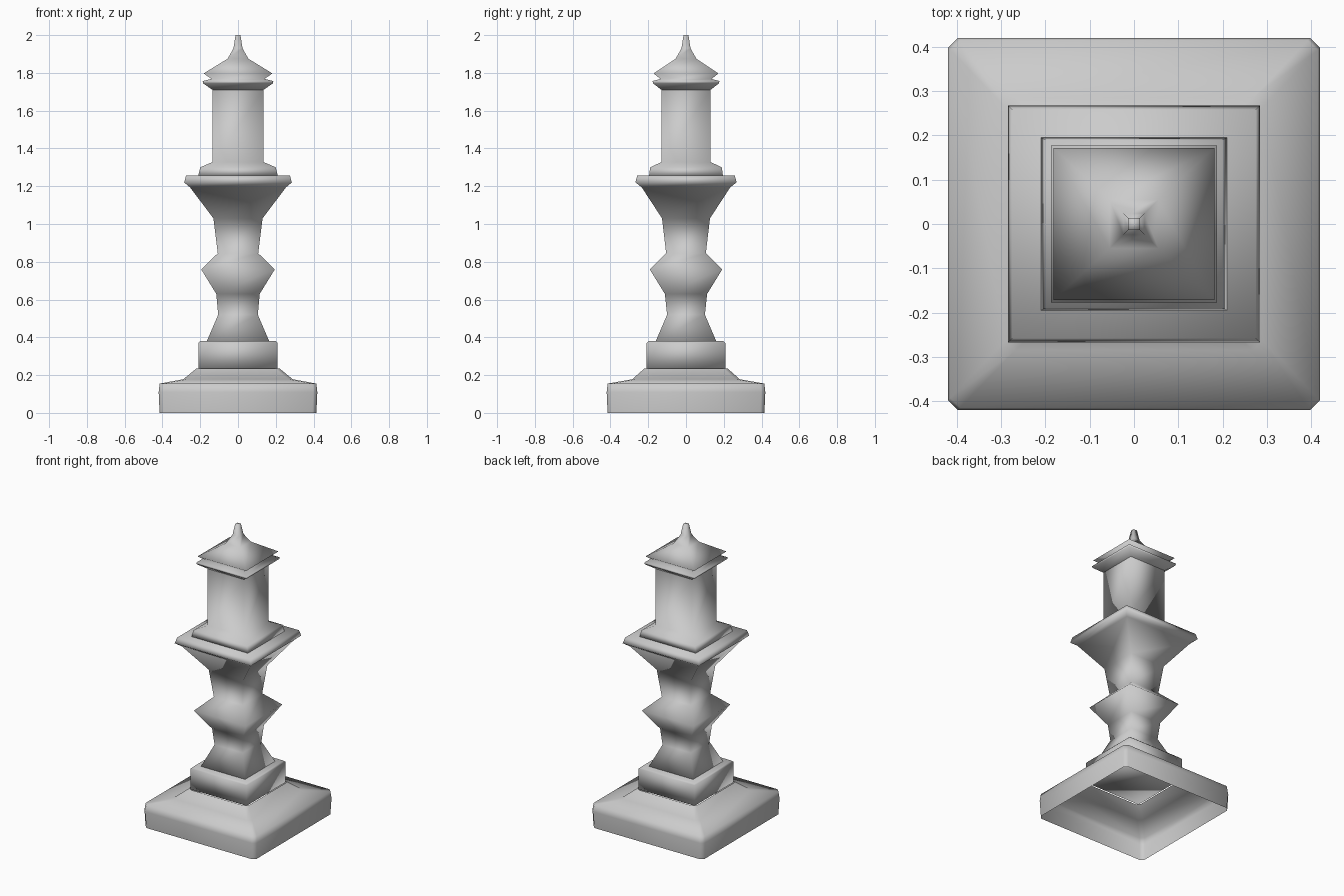
import bpy, bmesh

if "Cube" in bpy.data.objects:
    bpy.data.objects.remove(bpy.data.objects["Cube"])

stone = bpy.data.materials.new("stone grey")
stone.use_nodes = True
grey = (0.6, 0.6, 0.6, 1)
stone.diffuse_color = grey
stone.node_tree.nodes["Principled BSDF"].inputs["Base Color"].default_value = grey


def outline(hx, hy, cut):
    """Square outline, with clipped corners when cut is above zero."""
    if not cut:
        return [(-hx, -hy), (hx, -hy), (hx, hy), (-hx, hy)]
    pts = []
    for sx, sy in ((-1, -1), (1, -1), (1, 1), (-1, 1)):
        pair = [(sx * hx, sy * (hy - cut)), (sx * (hx - cut), sy * hy)]
        pts += pair if sx == sy else pair[::-1]
    return pts


def square_turning(name, profile, cut=0, bottom=True, top=True):
    """Stack square rings of (half width x, half width y, height)."""
    bm = bmesh.new()
    rings = [[bm.verts.new((x, y, z)) for x, y in outline(hx, hy, cut)]
             for hx, hy, z in profile]
    for low, high in zip(rings, rings[1:]):
        n = len(low)
        for i in range(n):
            j = (i + 1) % n
            bm.faces.new((low[i], low[j], high[j], high[i]))
    if bottom:
        bm.faces.new(rings[0][::-1])
    if top:
        bm.faces.new(rings[-1])
    mesh = bpy.data.meshes.new(name)
    bm.to_mesh(mesh)
    bm.free()
    mesh.materials.append(stone)
    mesh.shade_smooth()
    obj = bpy.data.objects.new(name, mesh)
    bpy.context.collection.objects.link(obj)
    return obj


# Hollow foot, open underneath
square_turning("base", [(.415, .415, 0), (.42, .42, .11), (.415, .415, .155),
                        (.29, .285, .178), (.22, .22, .235)],
               cut=.022, bottom=False, top=False)

# Square block above the foot
square_turning("plinth", [(.21, .208, .232), (.21, .208, .37), (.2, .198, .38)])

# Waisted shaft with a bulge, flaring to the wide collar
square_turning("shaft", [(.165, .16, .38), (.105, .1, .52), (.115, .112, .63),
                         (.195, .192, .76), (.107, .105, .845),
                         (.13, .127, 1.03), (.255, .235, 1.195),
                         (.285, .268, 1.22), (.275, .258, 1.257)])

# Tower with its spreading foot
square_turning("tower", [(.21, .195, 1.257), (.2, .19, 1.3), (.135, .13, 1.328),
                         (.135, .13, 1.71)], top=False)

# Two thin eaves and the pointed roof
square_turning("roof", [(.135, .13, 1.71), (.185, .175, 1.745), (.187, .177, 1.757),
                        (.14, .135, 1.768), (.182, .172, 1.797), (.055, .055, 1.875),
                        (.024, .024, 1.93), (.013, .013, 2)], bottom=False)
